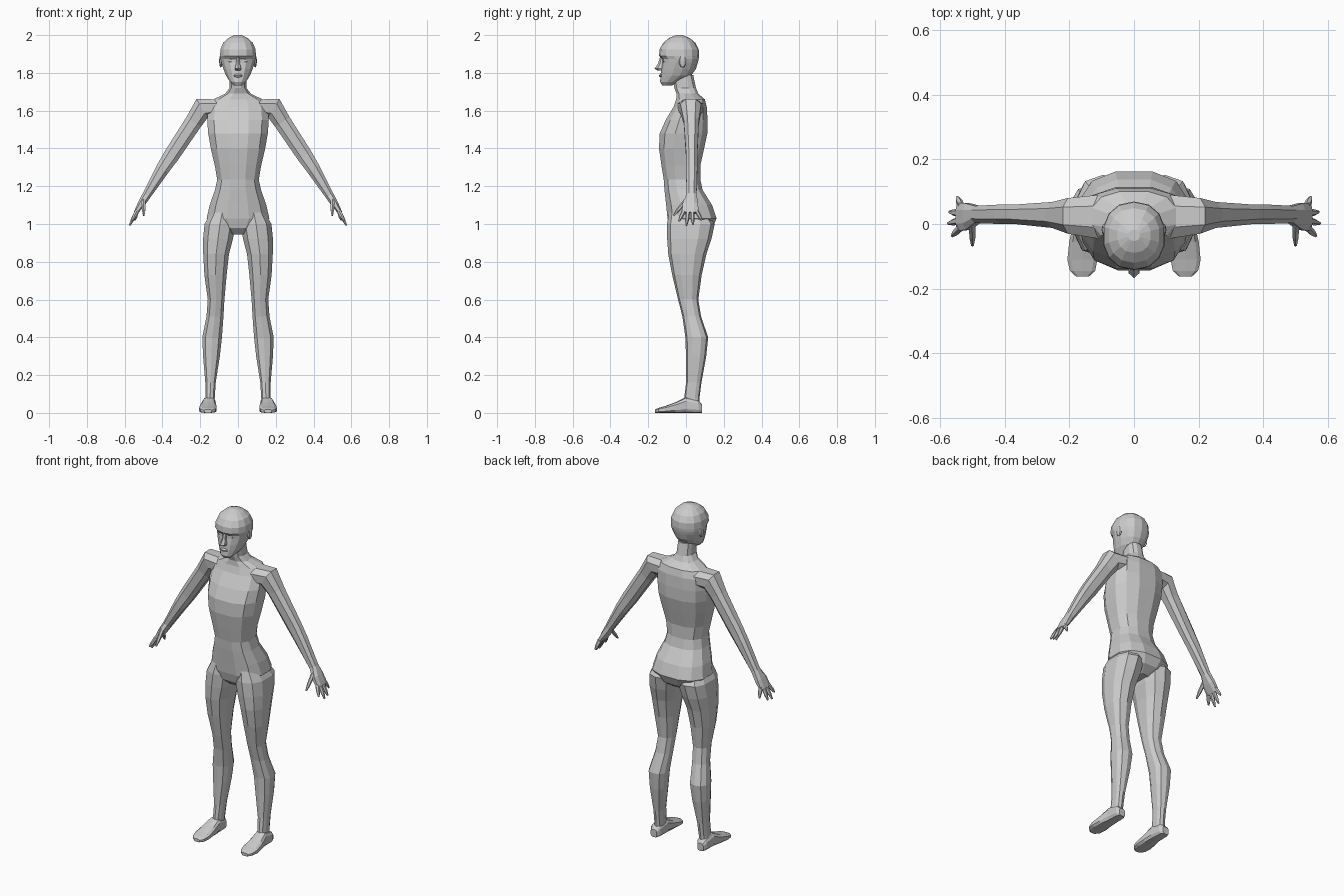
import bpy, bmesh, math
from mathutils import Vector

if "Cube" in bpy.data.objects:
    bpy.data.objects.remove(bpy.data.objects["Cube"])


def loft(name, rings):
    """Solid skinned through a list of equal-length rings of points."""
    bm = bmesh.new()
    vr = [[bm.verts.new(p) for p in r] for r in rings]
    n = len(vr[0])
    for a, b in zip(vr, vr[1:]):
        for i in range(n):
            j = (i + 1) % n
            bm.faces.new((a[i], a[j], b[j], b[i]))
    bm.faces.new(vr[0])
    bm.faces.new(vr[-1])
    bmesh.ops.recalc_face_normals(bm, faces=bm.faces)
    me = bpy.data.meshes.new(name)
    bm.to_mesh(me)
    bm.free()
    ob = bpy.data.objects.new(name, me)
    bpy.context.scene.collection.objects.link(ob)
    return ob


def ring(c, u, v, n=12, p=0.8):
    """Rounded-box section around c with half-axis vectors u and v."""
    c, u, v = Vector(c), Vector(u), Vector(v)
    k = math.cos(math.pi / n) ** p
    f = lambda t: math.copysign(abs(t) ** p, t) / k
    out = []
    for i in range(n):
        a = 2 * math.pi * (i + 0.5) / n
        out.append(c + u * f(math.cos(a)) + v * f(math.sin(a)))
    return out


def level(z, x0, x1, y0, y1, n=12, p=0.8):
    return ring(((x0 + x1) / 2, (y0 + y1) / 2, z), ((x1 - x0) / 2, 0, 0), (0, (y1 - y0) / 2, 0), n, p)


def ball(name, loc, size, seg=8, rings=6):
    bm = bmesh.new()
    bmesh.ops.create_uvsphere(bm, u_segments=seg, v_segments=rings, radius=1)
    for v in bm.verts:
        v.co = Vector(loc) + Vector([a * b for a, b in zip(v.co, size)])
    me = bpy.data.meshes.new(name)
    bm.to_mesh(me)
    bm.free()
    ob = bpy.data.objects.new(name, me)
    bpy.context.scene.collection.objects.link(ob)
    return ob


def weld(base, other):
    """Boolean union; the part stays separate if the union fails."""
    m = base.modifiers.new("union", 'BOOLEAN')
    m.operation, m.solver, m.object = 'UNION', 'EXACT', other
    dg = bpy.context.evaluated_depsgraph_get()
    dg.update()
    me = bpy.data.meshes.new_from_object(base.evaluated_get(dg))
    base.modifiers.remove(m)
    if len(me.vertices) > len(base.data.vertices):
        base.data = me
        bpy.data.objects.remove(other)


# torso and neck: z, half width, front y, back y
torso = loft("body", [level(z, -w, w, f, b) for z, w, f, b in [
    (0.945, .05, -.05, .09), (0.98, .12, -.085, .14), (1.03, .166, -.098, .162),
    (1.10, .15, -.105, .138), (1.18, .122, -.114, .088), (1.235, .11, -.118, .076),
    (1.31, .123, -.13, .076), (1.40, .144, -.143, .096), (1.48, .158, -.139, .113),
    (1.55, .163, -.108, .114), (1.62, .158, -.066, .11), (1.66, .13, -.052, .1),
    (1.69, .068, -.05, .065), (1.72, .045, -.062, .053), (1.79, .043, -.07, .038)]])
parts = []

for s, side in ((1, "left"), (-1, "right")):
    # leg: z, inner x, outer x, front y, back y
    parts.append(loft(side + "_leg", [level(z, s * a, s * b, f, k, 10) for z, a, b, f, k in [
        (1.09, .03, .125, -.08, .09), (1.00, .014, .177, -.096, .147),
        (0.92, .027, .185, -.095, .13), (0.84, .048, .184, -.09, .104),
        (0.73, .06, .178, -.07, .08), (0.60, .072, .16, -.04, .063),
        (0.51, .077, .167, -.017, .078), (0.40, .085, .189, -.001, .115),
        (0.30, .096, .185, .002, .105), (0.16, .118, .173, .002, .08),
        (0.08, .123, .172, -.008, .07), (0.03, .128, .176, -.01, .068)]]))

    # foot: y, inner x, outer x, height
    parts.append(loft(side + "_foot", [
        ring((s * (a + b) / 2, y, h / 2), (s * (b - a) / 2, 0, 0), (0, 0, h / 2), 10, .6)
        for y, a, b, h in [(.085, .135, .175, .045), (.066, .123, .185, .065),
                           (.0, .119, .188, .082), (-.055, .115, .2, .056),
                           (-.11, .113, .206, .036), (-.145, .12, .198, .026),
                           (-.163, .14, .178, .018)]]))

    # arm and palm: x, z, half thickness, front y, back y
    path = [(.11, 1.615, .045, -.045, .09), (.19, 1.612, .058, -.03, .08),
            (.235, 1.54, .046, -.012, .068), (.352, 1.363, .042, .0, .06),
            (.40, 1.29, .036, .0, .06), (.484, 1.152, .023, .003, .056),
            (.513, 1.105, .019, -.018, .064), (.542, 1.058, .011, -.022, .066)]
    arm = []
    for i, (x, z, r, f, b) in enumerate(path):
        p, q = path[max(i - 1, 0)], path[min(i + 1, len(path) - 1)]
        d = Vector((q[0] - p[0], 0, q[1] - p[1])).normalized()
        arm.append(ring((s * x, (f + b) / 2, z), (-s * d.z * r, 0, d.x * r), (0, (b - f) / 2, 0), 8))
    parts.append(loft(side + "_arm", arm))

    # fingers: base, tip
    for i, (a, b) in enumerate([
            ((.5, .0, 1.125), (.499, -.066, 1.045)),
            ((.536, -.011, 1.068), (.562, -.037, 1.015)),
            ((.536, .011, 1.068), (.574, .002, .992)),
            ((.536, .033, 1.068), (.57, .037, .997)),
            ((.534, .054, 1.072), (.546, .083, 1.02))]):
        a, b = Vector(a), Vector(b)
        d = (b - a).normalized()
        u = d.cross(Vector((0, 1, 0))).normalized()
        v = d.cross(u)
        pts = [[Vector((s * c.x, c.y, c.z)) for c in ring(a.lerp(b, t), u * r, v * r, 6, 1)]
               for t, r in ((0, .0105), (.6, .009), (1, .004))]
        parts.append(loft("%s_finger_%d" % (side, i + 1), pts))

# head: z, half width, front y, back y
head = loft("head", [level(z, -w, w, f, b, 14, .9) for z, w, f, b in [
    (1.733, .022, -.125, -.075), (1.752, .042, -.136, -.035), (1.785, .063, -.133, .025),
    (1.82, .077, -.13, .05), (1.855, .089, -.124, .061), (1.873, .093, -.124, .065),
    (1.89, .095, -.14, .067), (1.925, .093, -.138, .065), (1.96, .078, -.118, .047),
    (1.985, .051, -.088, .018), (2.0, .018, -.052, -.018)]])
nose = loft("nose", [level(z, -w, w, f, -.11, 6, 1) for z, w, f in [
    (1.883, .008, -.136), (1.85, .01, -.145), (1.822, .017, -.163), (1.812, .013, -.146)]])
lips = ball("lips", (0, -.132, 1.785), (.024, .011, .009))

parts += [head, nose, lips]
for s, side in ((1, "left"), (-1, "right")):
    # ears and eyes
    parts.append(ball(side + "_ear", (s * .091, -.018, 1.862), (.009, .02, .034)))
    parts.append(ball(side + "_eye", (s * .036, -.11, 1.864), (.016, .012, .01)))

for part in parts:
    weld(torso, part)
